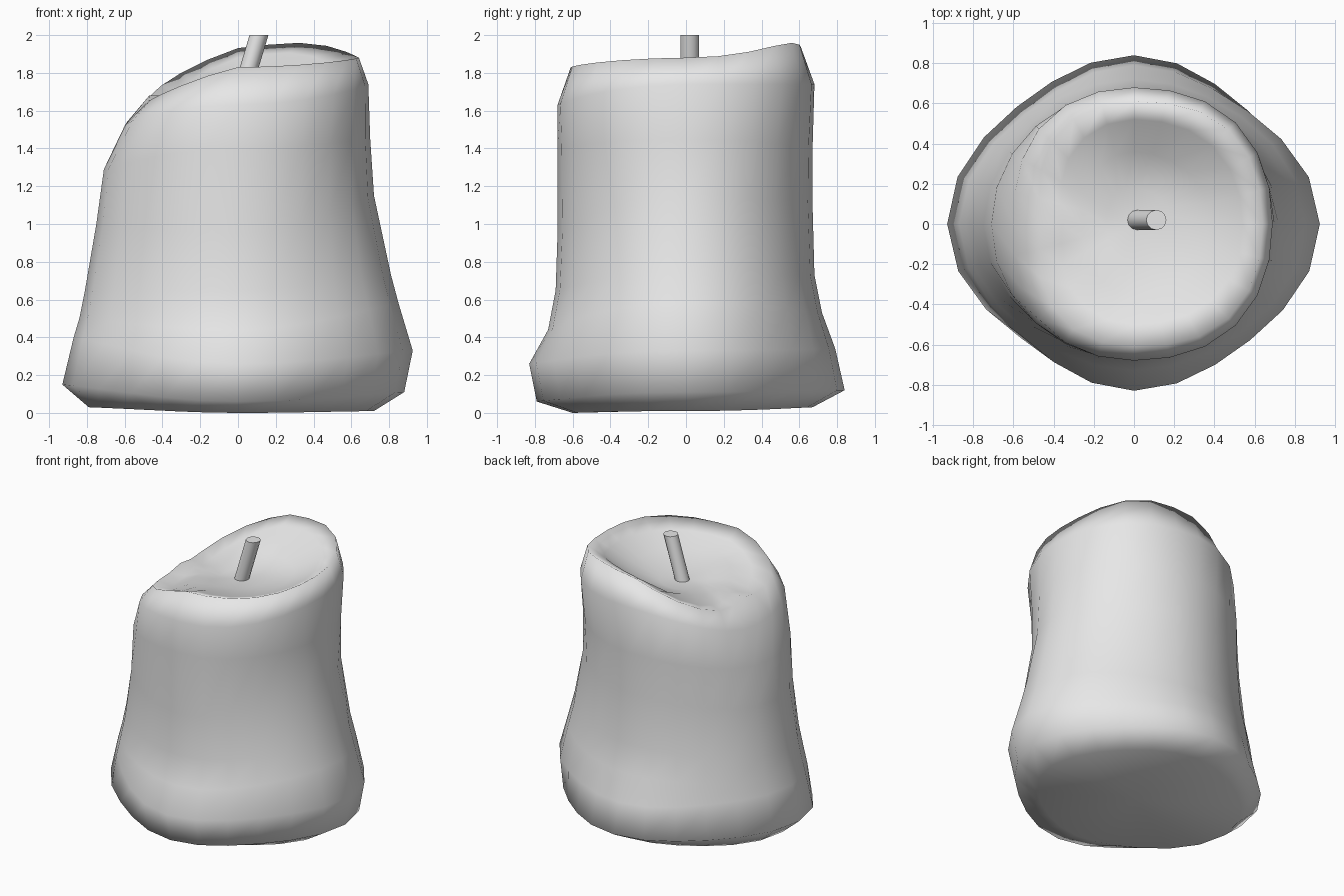
import bpy
import bmesh
from math import cos, sin, pi, radians

cube = bpy.data.objects.get("Cube")
if cube:
    bpy.data.objects.remove(cube, do_unlink=True)

SIDES = 24


def make_material(name, colour):
    material = bpy.data.materials.new(name)
    material.use_nodes = True
    material.diffuse_color = colour
    material.node_tree.nodes["Principled BSDF"].inputs["Base Color"].default_value = colour
    return material


def add_object(name, bm, material):
    bmesh.ops.recalc_face_normals(bm, faces=bm.faces[:])
    mesh = bpy.data.meshes.new(name)
    bm.to_mesh(mesh)
    bm.free()
    mesh.materials.append(material)
    obj = bpy.data.objects.new(name, mesh)
    bpy.context.collection.objects.link(obj)
    return obj


def shade_smooth(obj, degrees):
    bpy.ops.object.select_all(action="DESELECT")
    obj.select_set(True)
    bpy.context.view_layer.objects.active = obj
    bpy.ops.object.shade_smooth_by_angle(angle=radians(degrees))


# Wax rings from the base, up the side, over the rim and into the pool.
# Each holds (radius, height) on the left, back, right and front sides,
# then how far the ring bulges (or pinches) on its diagonals.
rings = [
    ((.72, .01), (.67, .03), (.79, .03), (.60, 0), -.04),
    ((.88, .11), (.84, .12), (.93, .15), (.79, .06), -.06),
    ((.925, .33), (.79, .34), (.87, .40), (.83, .26), -.06),
    ((.85, .58), (.72, .53), (.84, .50), (.73, .44), -.03),
    ((.81, .73), (.68, .73), (.81, .65), (.69, .65), -.03),
    ((.72, 1.15), (.67, 1.1), (.75, 1), (.68, .95), -.02),
    ((.70, 1.45), (.67, 1.4), (.71, 1.29), (.68, 1.4), 0),
    ((.69, 1.74), (.68, 1.74), (.60, 1.52), (.68, 1.63), .03),
    ((.64, 1.88), (.61, 1.92), (.47, 1.68), (.61, 1.83), .04),
    ((.54, 1.82), (.52, 1.87), (.36, 1.68), (.50, 1.79), .02),
    ((.38, 1.75), (.36, 1.75), (.26, 1.68), (.35, 1.74), 0),
    ((.18, 1.70), (.18, 1.69), (.14, 1.68), (.18, 1.70), 0),
]
RIM, LIP = 8, 9


def ring_point(index, angle):
    """Blend the four side values around the ring, then add the melted sag."""
    left, back, right, front, bulge = rings[index]
    across = left if cos(angle) > 0 else right
    along = back if sin(angle) > 0 else front
    blend = cos(angle) ** 2
    radius, height = (a * blend + b * (1 - blend) for a, b in zip(across, along))
    radius += bulge * sin(2 * angle) ** 2
    if index in (RIM, LIP):
        if cos(angle) < 0:
            height -= .07 * abs(sin(2 * angle))
        height += .05 * max(0, cos(angle - radians(56))) ** 8
    return radius * cos(angle), radius * sin(angle), height


# Candle body
bm = bmesh.new()
loops = []
for index in range(len(rings)):
    loops.append([bm.verts.new(ring_point(index, 2 * pi * side / SIDES))
                  for side in range(SIDES)])
for lower, upper in zip(loops, loops[1:]):
    for side in range(SIDES):
        after = (side + 1) % SIDES
        bm.faces.new((lower[side], lower[after], upper[after], upper[side]))
bottom = bm.verts.new((0, 0, .015))
pool = bm.verts.new((0, 0, 1.69))
for side in range(SIDES):
    after = (side + 1) % SIDES
    bm.faces.new((bottom, loops[0][after], loops[0][side]))
    bm.faces.new((pool, loops[-1][side], loops[-1][after]))

wax = make_material("pale grey wax", (.8, .8, .8, 1))
body = add_object("candle_body", bm, wax)
shade_smooth(body, 180)

# Leaning wick with level ends
bm = bmesh.new()
bmesh.ops.create_cone(bm, cap_ends=True, segments=12,
                      radius1=.05, radius2=.05, depth=.4)
for vert in bm.verts:
    vert.co.x += .06 + .3 * (vert.co.z - .03)
    vert.co.y += .02
    vert.co.z += 1.8
wick = add_object("wick", bm, wax)
shade_smooth(wick, 40)
